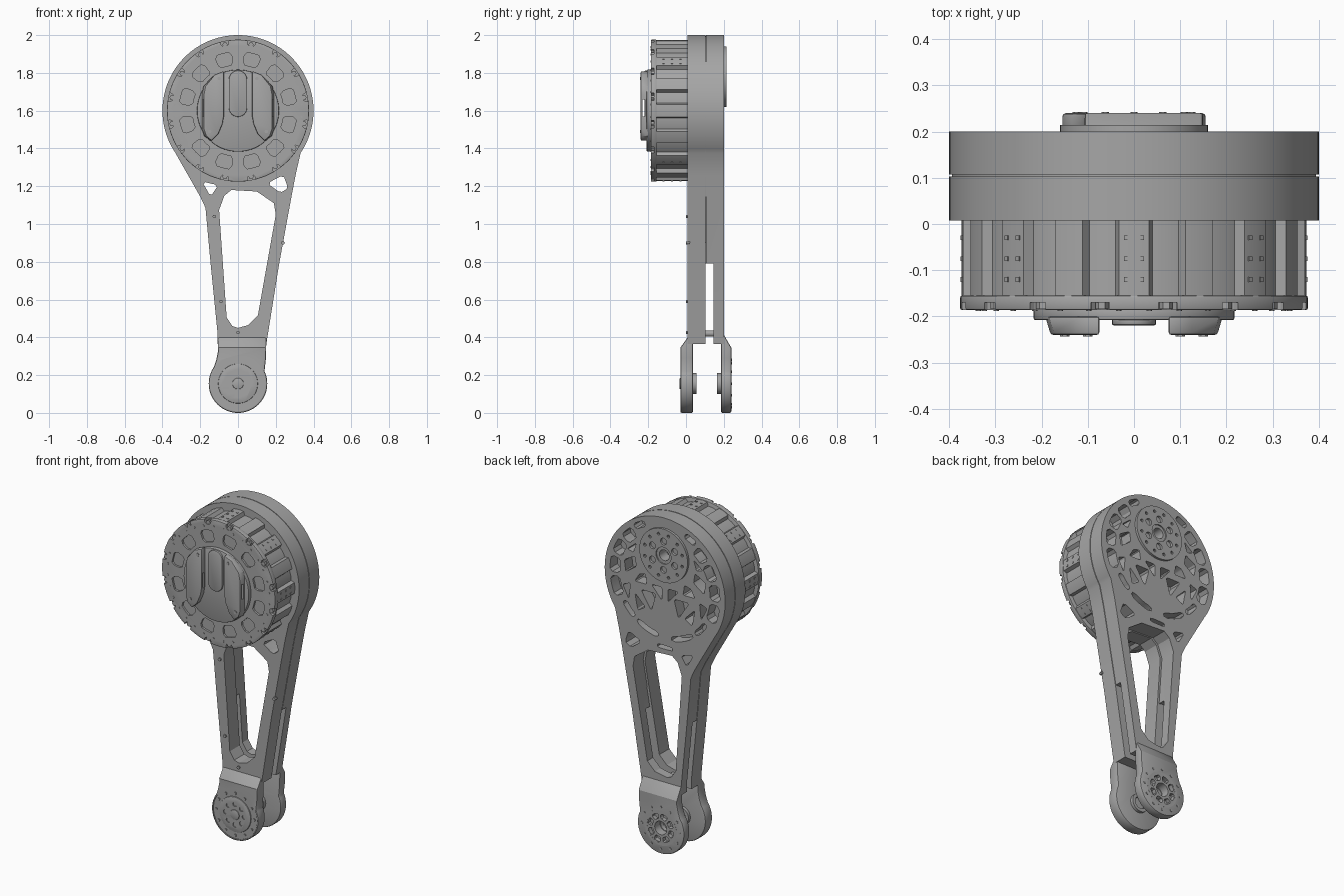
import bpy, bmesh
from math import sin, cos, radians, pi
from mathutils import Matrix

old = bpy.data.objects.get("Cube")
if old:
    bpy.data.objects.remove(old, do_unlink=True)

grey = bpy.data.materials.new("satin_grey")
grey.use_nodes = True
grey.diffuse_color = (0.38, 0.38, 0.38, 1)
grey.node_tree.nodes["Principled BSDF"].inputs["Base Color"].default_value = (0.38, 0.38, 0.38, 1)

HUB, PIVOT, BOSS = (0, 1.6), (0, 0.155), (0, 1.78)


# ---- helpers: shapes live in the x-z plane and are extruded along y ----
def polar(c, r, a):
    return (c[0] + r * cos(radians(a)), c[1] + r * sin(radians(a)))


def arc(c, r, a0, a1, n):
    return [polar(c, r, a0 + (a1 - a0) * i / n) for i in range(n + 1)]


def circle(c, r, n=48):
    return arc(c, r, 0, 360, n)[:-1]


def ring_of(c, r, count, start=0):
    return [polar(c, r, start + 360 * i / count) for i in range(count)]


def sector(c, r0, r1, a0, a1):
    """Ring segment with trimmed corners."""
    d, k = (a1 - a0) * 0.15, (r1 - r0) * 0.25
    return (arc(c, r1, a0 + d, a1 - d, 4) + [polar(c, r1 - k, a1), polar(c, r0 + k, a1)]
            + arc(c, r0, a1 - d, a0 + d, 4) + [polar(c, r0 + k, a0), polar(c, r1 - k, a0)])


def trim(pts, t=0.18):
    """Cut every corner of a polygon."""
    out = []
    for i, p in enumerate(pts):
        for q in (pts[i - 1], pts[(i + 1) % len(pts)]):
            out.append((p[0] + (q[0] - p[0]) * t, p[1] + (q[1] - p[1]) * t))
    return out


def flip(pts):
    return [(-x, z) for x, z in reversed(pts)]


def both(shapes):
    return shapes + [flip(s) for s in shapes]


def rect(x0, x1, z0, z1):
    return [(x0, z0), (x1, z0), (x1, z1), (x0, z1)]


def add_object(name, bm):
    bmesh.ops.recalc_face_normals(bm, faces=bm.faces)
    mesh = bpy.data.meshes.new(name)
    bm.to_mesh(mesh)
    bm.free()
    mesh.materials.append(grey)
    ob = bpy.data.objects.new(name, mesh)
    bpy.context.collection.objects.link(ob)
    return ob


def activate(ob):
    bpy.ops.object.select_all(action='DESELECT')
    ob.select_set(True)
    bpy.context.view_layer.objects.active = ob


def mesh_of(name, items):
    """Items are (outline, y0, y1) or (outline, y0, y1, outline at y1)."""
    bm = bmesh.new()
    for item in items:
        a, y0, y1 = item[:3]
        b = item[3] if len(item) > 3 else a
        va = [bm.verts.new((x, y0, z)) for x, z in a]
        vb = [bm.verts.new((x, y1, z)) for x, z in b]
        bm.faces.new(va)
        bm.faces.new(vb)
        for i in range(len(va)):
            bm.faces.new((va[i - 1], va[i], vb[i], vb[i - 1]))
    return add_object(name, bm)


def part(name, items, cuts=(), bevel=0):
    ob = mesh_of(name, items)
    if bevel:
        mod = ob.modifiers.new("edge", 'BEVEL')
        mod.width, mod.segments, mod.angle_limit = bevel, 2, radians(50)
    for group in cuts:
        cutter = mesh_of("cutter", group)
        cutter.hide_render = True
        mod = ob.modifiers.new("cut", 'BOOLEAN')
        mod.operation, mod.solver, mod.object = 'DIFFERENCE', 'EXACT', cutter
    activate(ob)
    for mod in list(ob.modifiers):
        bpy.ops.object.modifier_apply(modifier=mod.name)
    for c in [o for o in bpy.data.objects if o.name.startswith("cutter")]:
        bpy.data.objects.remove(c, do_unlink=True)
    activate(ob)
    bpy.ops.object.shade_smooth_by_angle(angle=radians(28))
    return ob


def studs(name, points, y0, y1, r, n=6):
    return part(name, [(circle(p, r, n), y0, y1) for p in points])


# ---- arm plates ----
def arm_outline(o=0, bottom=0.365):
    left = [(-0.2, 1.145), (-0.172, 1.085), (-0.145, 0.79), (-0.108, 0.42)]
    right = [(0.15, 0.36), (0.162, 0.44), (0.218, 0.79), (0.285, 1.155), (0.305, 1.26)]
    left = [(x + o, z) for x, z in left if z > bottom] + [(-0.108 + o, bottom)]
    right = [(0.15 - o, bottom)] + [(x - o, z) for x, z in right if z > bottom]
    return arc(HUB, 0.4 - o, -34, 214, 80) + left + right


def window(o):
    pts = [(-0.1, 1.075), (-0.072, 1.15), (-0.035, 1.18), (0.1, 1.172), (0.19, 1.11), (0.2, 1.05),
           (0.105, 0.515), (0.055, 0.465), (0, 0.45), (-0.03, 0.46), (-0.06, 0.505)]
    return [(x + o * (1 if x > 0.05 else -1), z + o * (0.5 if z > 1 else -0.3)) for x, z in pts]


corner_holes = [trim([(-0.19, 1.225), (-0.105, 1.205), (-0.145, 1.145)]),
                trim([(0.155, 1.215), (0.24, 1.26), (0.265, 1.19), (0.225, 1.165)])]


def openings(o):
    return [(s, -0.1, 0.3) for s in [window(o)] + corner_holes]


part("front_arm_plate", [(arm_outline(), 0.008, 0.103)], [openings(0)])
part("seam_core", [(arm_outline(0.006, 0.79), 0.1, 0.11)], [openings(0.012)])

# lightening pockets of the rear plate
rim = [sector(HUB, 0.3, 0.365, a, b) for a, b in ((-25, -6), (-2, 14), (18, 34), (38, 52))]
rim += [sector(HUB, 0.34, 0.375, 56, 68)]
rim += [sector(HUB, 0.3, 0.332, a, b) for a, b in ((-50, -32), (-82, -55))]
truss = [[(0.2, 1.72), (0.27, 1.68), (0.26, 1.61), (0.19, 1.66)],
         [(0.13, 1.63), (0.17, 1.62), (0.2, 1.57), (0.12, 1.57)],
         [(0.23, 1.55), (0.28, 1.53), (0.24, 1.45)],
         [(0.06, 1.53), (0.16, 1.53), (0.09, 1.42)],
         [(0.13, 1.43), (0.2, 1.5), (0.18, 1.4)],
         [(0.02, 1.58), (0.09, 1.58), (0.02, 1.5)],
         [(0.19, 1.8), (0.25, 1.75), (0.21, 1.74)]]
pockets = both(rim + [trim(t, 0.1) for t in truss])
pockets += [circle(BOSS, 0.05), trim(rect(-0.05, 0.05, 1.213, 1.235))]
part("rear_arm_plate", [(arm_outline(), 0.107, 0.2)],
     [openings(0.012), [(p, 0.13, 0.25) for p in pockets], [(rect(-0.5, 0.5, 0.3, 0.79), 0.09, 0.145)]])

# rear bearing boss with its bolt holes
holes = [circle(p, 0.02, 16) for p in ring_of(BOSS, 0.085, 6, 30)]
holes += [circle(p, 0.009, 10) for p in ring_of(BOSS, 0.128, 12, 15)]
part("rear_boss", [(circle(BOSS, 0.16, 64), 0.195, 0.214)],
     [[(h, 0.18, 0.23) for h in holes + [circle(BOSS, 0.05)]]])
part("boss_bushing", [(circle(BOSS, 0.052), 0.12, 0.207)], [[(circle(BOSS, 0.032), 0.14, 0.25)]])


# ---- fork ----
def prong(top):
    return (arc(PIVOT, 0.155, 145, 385, 48) + [(0.148, 0.29), (0.15, top)]
            + [(-0.108, top), (-0.106, 0.325), (-0.115, 0.28)])


slots = [sector(PIVOT, 0.055, 0.085, a, a + 33) for a in range(0, 360, 45)]
part("front_prong", [(prong(0.345), -0.03, 0.037, prong(0.44))],
     [[(circle(PIVOT, 0.146), -0.1, -0.024)]], bevel=0.008)
part("rear_prong", [(prong(0.44), 0.185, 0.24, prong(0.345))],
     [[(circle(PIVOT, 0.04), 0.1, 0.3)], [(s, 0.215, 0.3) for s in slots]], bevel=0.008)
part("front_bearing_cover", [(circle(PIVOT, 0.105), -0.03, 0.0), (circle(PIVOT, 0.03, 24), -0.034, 0)],
     [[(circle(p, 0.014, 12), -0.1, -0.022) for p in ring_of(PIVOT, 0.062, 8)]], bevel=0.004)
part("rear_bearing_rim", [(circle(PIVOT, 0.105), 0.23, 0.2405)], [[(circle(PIVOT, 0.09), 0.2, 0.3)]])
studs("front_cover_bolts", ring_of(PIVOT, 0.126, 12), -0.03, 0, 0.008)
studs("rear_cover_bolts", ring_of(PIVOT, 0.125, 12), 0.22, 0.2425, 0.008)
for side, y0, y1 in (("front", 0.03, 0.055), ("rear", 0.165, 0.19)):
    part(side + "_inner_journal", [(circle(PIVOT, 0.055), y0, y1)], [[(circle(PIVOT, 0.036), 0, 0.3)]])
part("spacer_peg", [(circle((0.01, 0.42), 0.016, 20), 0.09, 0.16)])
studs("arm_screws", [(0.0, 0.425), (0.238, 0.9), (-0.125, 1.04), (-0.09, 0.59)], 0.0, 0.02, 0.01)

# ---- motor housing ----
ribbed = []
for i in range(16):
    a = 22.5 * i
    ribbed += [polar(HUB, 0.35, a - 6.5), polar(HUB, 0.371, a - 5), polar(HUB, 0.373, a),
               polar(HUB, 0.371, a + 5), polar(HUB, 0.35, a + 6.5), polar(HUB, 0.352, a + 11.25)]
part("ribbed_housing", [(ribbed, -0.165, 0.01)])
flange_cuts = [sector(HUB, 0.243, 0.312, a - 8.5, a + 8.5) for a in range(15, 360, 30)]
part("front_flange", [(circle(HUB, 0.376, 96), -0.186, -0.155)],
     [[(s, -0.25, -0.174) for s in flange_cuts],
      [(circle(p, 0.022, 12), -0.25, -0.17) for p in ring_of(HUB, 0.368, 16, 11.25)]], bevel=0.004)
studs("flange_bolts", ring_of(HUB, 0.356, 16, 11.25), -0.184, -0.16, 0.014)
studs("flange_pins", ring_of(HUB, 0.338, 32, 5.6), -0.1885, -0.18, 0.006)

# small rivets on every second rib
bm = bmesh.new()
for i in range(8):
    for da in (-2.6, 2.6):
        for y in (-0.12, -0.075, -0.03):
            a = 45 * i + da
            x, z = polar(HUB, 0.371, a)
            place = Matrix.Translation((x, y, z)) @ Matrix.Rotation(-radians(a), 4, 'Y')
            bmesh.ops.create_cube(bm, size=0.01, matrix=place @ Matrix.Diagonal((0.8, 1, 1, 1)))
add_object("rib_rivets", bm)

# ---- front cap ----
part("cap_base", [(circle(HUB, 0.217, 72), -0.208, -0.18)], bevel=0.004)
tongue = arc((0, 1.765), 0.048, 0, 180, 12) + arc((0, 1.615), 0.048, 180, 360, 12)
part("cap_tongue", [(tongue, -0.219, -0.2)], bevel=0.004)
wing = [(0.075, 1.81), (0.125, 1.79), (0.172, 1.73), (0.18, 1.69), (0.18, 1.5), (0.168, 1.465),
        (0.14, 1.44), (0.105, 1.475), (0.082, 1.53), (0.075, 1.57)]
base = [(x + (0.012 if x > 0.15 else 0), z) for x, z in wing]
part("cap_wings", [(w, -0.24, -0.2, b) for w, b in zip(both([wing]), both([base]))],
     [[(rect(-0.3, 0.3, 1.57, 1.66), -0.23, -0.216)]], bevel=0.006)
studs("cap_screws", [(-0.15, 1.49), (0.15, 1.49), (-0.1, 1.77), (0.1, 1.77)], -0.243, -0.23, 0.01)
